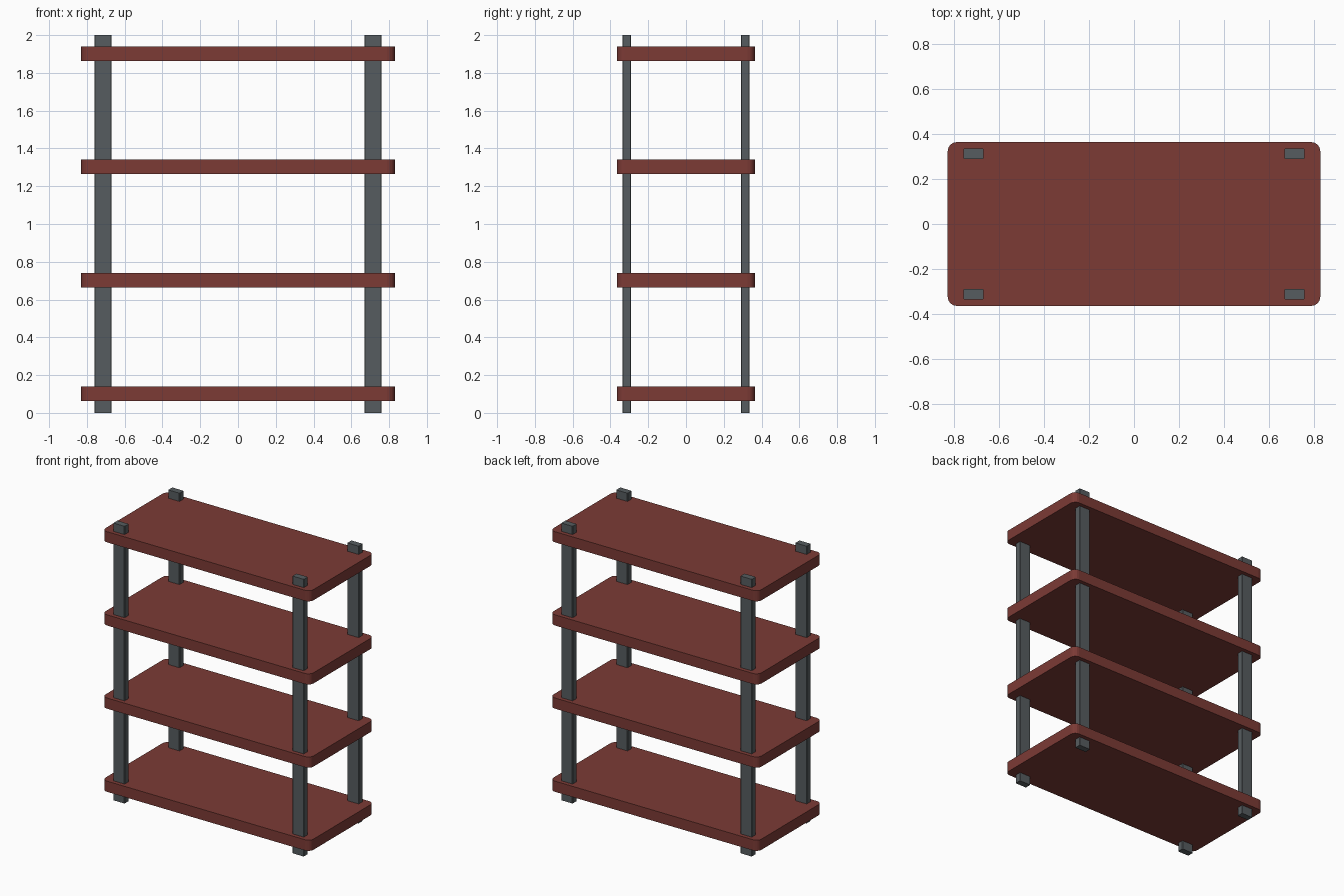
import bpy
import bmesh

cube = bpy.data.objects.get("Cube")
if cube:
    bpy.data.objects.remove(cube, do_unlink=True)


def make_material(name, rgb):
    mat = bpy.data.materials.new(name)
    mat.use_nodes = True
    color = (*rgb, 1)
    mat.diffuse_color = color
    mat.node_tree.nodes["Principled BSDF"].inputs["Base Color"].default_value = color
    return mat


def make_box(name, center, size, mat, corner, segments):
    """Box whose upright edges are rounded."""
    bm = bmesh.new()
    bmesh.ops.create_cube(bm, size=1)
    bmesh.ops.scale(bm, vec=size, verts=bm.verts)
    upright = [e for e in bm.edges
               if abs(e.verts[0].co.z - e.verts[1].co.z) > size[2] / 2]
    bmesh.ops.bevel(bm, geom=upright, offset=corner, segments=segments,
                    profile=0.5, affect='EDGES')
    mesh = bpy.data.meshes.new(name)
    bm.to_mesh(mesh)
    bm.free()
    mesh.materials.append(mat)
    obj = bpy.data.objects.new(name, mesh)
    obj.location = center
    bpy.context.collection.objects.link(obj)
    return obj


red_brown = make_material("red brown board", (0.2, 0.043, 0.036))
slate = make_material("slate grey post", (0.094, 0.108, 0.115))

# Four evenly spaced shelf boards
for i in range(4):
    make_box(f"shelf_{i + 1}", (0, 0, 0.102 + 0.6 * i),
             (1.66, 0.73, 0.077), red_brown, 0.04, 4)

# Four corner posts running through the boards
for side, sx in (("left", 1), ("right", -1)):
    for end, sy in (("front", -1), ("back", 1)):
        make_box(f"{end}_{side}_post", (sx * 0.715, sy * 0.313, 1),
                 (0.09, 0.046, 2), slate, 0.003, 1)
